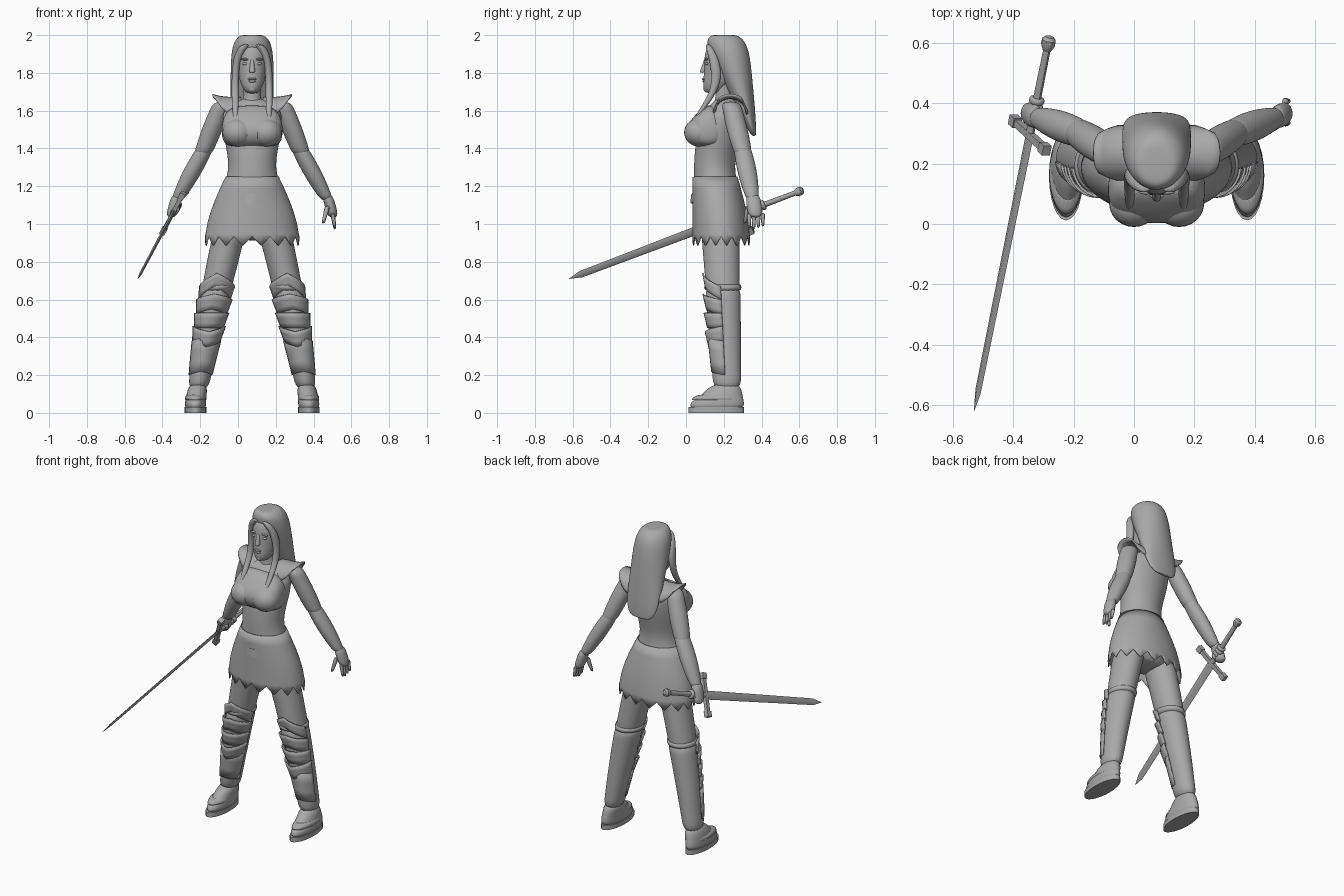
import bpy, bmesh, math
from mathutils import Matrix, Vector

cube = bpy.data.objects.get("Cube")
if cube:
    bpy.data.objects.remove(cube, do_unlink=True)

# The figure stands a little left of the origin because of the sword
BODY = Matrix.Translation((.075, 0, 0))
parts = []

GREY = (.4, .4, .4, 1)
grey = bpy.data.materials.new("plain grey")
grey.use_nodes = True
grey.diffuse_color = GREY
grey.node_tree.nodes["Principled BSDF"].inputs["Base Color"].default_value = GREY


def finish(name, bm, matrix=BODY, subsurf=0, thickness=0):
    bmesh.ops.recalc_face_normals(bm, faces=bm.faces)
    mesh = bpy.data.meshes.new(name)
    bm.to_mesh(mesh)
    bm.free()
    mesh.materials.append(grey)
    obj = bpy.data.objects.new(name, mesh)
    bpy.context.collection.objects.link(obj)
    obj.matrix_world = matrix
    if thickness:
        solid = obj.modifiers.new("thickness", 'SOLIDIFY')
        solid.thickness, solid.offset = thickness, 0
    if subsurf:
        smooth = obj.modifiers.new("smooth", 'SUBSURF')
        smooth.levels = smooth.render_levels = subsurf
    parts.append(obj)


def bridge(bm, rows, closed):
    for lower, upper in zip(rows, rows[1:]):
        count = len(lower)
        for i in range(count if closed else count - 1):
            j = (i + 1) % count
            bm.faces.new((lower[i], lower[j], upper[j], upper[i]))


def loft(name, rings, sides=16, mirror=1, power=2, subsurf=2, matrix=BODY, caps=True, thickness=0, hem=None):
    """Skin a stack of level rings, each (x, y, z, half width, half depth)."""
    bm = bmesh.new()
    rows = []
    for ring in rings:
        x, y, z, width, depth = ring
        row = []
        for i in range(sides):
            angle = math.tau * i / sides
            c, s = math.cos(angle), math.sin(angle)
            across = math.copysign(abs(c) ** (2 / power), c) * width
            along = math.copysign(abs(s) ** (2 / power), s) * depth
            lift = hem(i) if hem and ring is rings[-1] else 0
            row.append(bm.verts.new((mirror * (x + across), y + along, z + lift)))
        rows.append(row)
    bridge(bm, rows, closed=True)
    if caps:
        bm.faces.new(rows[0])
        bm.faces.new(rows[-1])
    finish(name, bm, matrix, subsurf, thickness)


def sheet(name, points, thickness):
    """Open curved plate through a grid of points."""
    bm = bmesh.new()
    bridge(bm, [[bm.verts.new(p) for p in row] for row in points], closed=False)
    finish(name, bm, thickness=thickness)


def primitive(name, centre, size, matrix=BODY, box=False):
    bm = bmesh.new()
    if box:
        bmesh.ops.create_cube(bm, size=1)
    else:
        bmesh.ops.create_uvsphere(bm, u_segments=24, v_segments=14, radius=1)
    place = Matrix.Translation(centre) @ Matrix.Diagonal(size).to_4x4()
    bmesh.ops.transform(bm, verts=bm.verts, matrix=place)
    finish(name, bm, matrix)


def profile(rows):
    """Central rings from (z, half width, front y, back y)."""
    return [(0, (front + back) / 2, z, half, (back - front) / 2) for z, half, front, back in rows]


def limb(start, end, start_radius, end_radius, bulge=0, steps=6):
    """Rings along a straight limb that tapers and swells in the middle."""
    start, end = Vector(start), Vector(end)
    rings = []
    for i in range(steps + 1):
        t = i / steps
        radius = start_radius + (end_radius - start_radius) * t + bulge * math.sin(math.pi * t)
        rings.append((*start.lerp(end, t), radius, radius))
    return rings


# Torso, breastplate and skirt
loft("torso", profile([(1.67, .05, .16, .26), (1.63, .13, .13, .29), (1.58, .165, .08, .3), (1.45, .15, .05, .29),
                       (1.3, .116, .04, .25), (1.2, .155, .04, .28), (1, .2, .05, .31), (.91, .13, .08, .28)]),
     sides=24)
loft("breastplate", profile([(1.63, .1, .1, .16), (1.58, .15, .05, .2), (1.52, .163, 0, .23),
                             (1.46, .163, 0, .23), (1.4, .14, .05, .2)]), sides=24, power=2.6)


def skirt_row(t):
    swell = math.sin(t * math.pi / 2)
    return 1.25 - .365 * t, .138 + .11 * swell, .037, .27 + .066 * swell


loft("skirt", profile([skirt_row(i / 6) for i in range(7)]), sides=64, subsurf=0, caps=False,
     thickness=.006, hem=lambda i: .024 * abs(i % 4 - 2))

# Belt buckle with a raised plate
for name, scale, forward in (("buckle", 1, .045), ("buckle_plate", .75, .04)):
    loft(name, [(0, forward, 1.135 + .03 * scale, .06 * scale, .012),
                (0, forward - .005, 1.135 - .03 * scale, .045 * scale, .012)],
         sides=4, power=8, subsurf=0)

# Neck, head and face
loft("neck", limb((0, .205, 1.6), (0, .2, 1.76), .065, .05, -.01))
loft("head", profile([(1.69, .03, .11, .18), (1.715, .047, .09, .21), (1.75, .065, .09, .25), (1.8, .076, .094, .28),
                      (1.86, .082, .095, .28), (1.92, .08, .1, .3), (1.97, .05, .14, .26)]), sides=20)
loft("nose", limb((0, .105, 1.875), (0, .088, 1.8), .008, .017), subsurf=1)
primitive("upper_lip", (0, .094, 1.768), (.024, .009, .006))
primitive("lower_lip", (0, .096, 1.756), (.02, .01, .007))
primitive("chin", (0, .115, 1.715), (.024, .022, .02))


# Long hair sweeping back into a flat rounded end
def hair_ring(t):
    fullness = (1 - abs(2 * t - 1) ** 4) ** .25
    return 0, .2 + .16 * t, 2.004 - .54 * t, .115 * fullness, .13 * (1 - .85 * t) * fullness


loft("hair", [hair_ring((1 - math.cos(math.pi * i / 14)) / 2 * .99 + .005) for i in range(15)], sides=24)


# Legs follow one line from hip to ankle
def leg_at(z, grow=1.0):
    t = (1 - z) / .9
    bend = math.sin(math.pi * t)
    width = .09 - .04 * t + .006 * bend
    depth = .105 - .035 * t
    return .11 + .18 * t + .01 * bend, .18 + .04 * t, z, width * grow, depth * grow


def greave_plate(mirror, top, height, peak, flare):
    """Shin plate with a pointed middle and a flared upper edge."""
    rows = []
    for step in range(4):
        v = step / 3
        x, y, z, width, depth = leg_at(top - height * v, 1.06 + flare * (1 - v))
        row = []
        for i in range(-6, 7):
            angle = math.radians(14 * i)
            row.append((mirror * (x + width * math.sin(angle)), y - depth * math.cos(angle),
                        z + peak * (1 - abs(i) / 6)))
        rows.append(row)
    sheet("greave_plate", rows, .008)


def shoulder_pad(mirror):
    """Arched cap whose outer corner turns up."""
    rows = []
    for step in range(6):
        u = step / 5
        arch = math.sin(math.pi * (.2 + .7 * u))
        row = []
        for i in range(13):
            angle = math.pi * i / 12
            fall = 1 - math.sin(angle)
            row.append((mirror * (.06 + .15 * u - .02 * fall), .235 - (.05 + .04 * arch) * math.cos(angle),
                        1.667 + .016 * u ** 3 - .09 * arch * fall))
        rows.append(row)
    sheet("shoulder_pad", rows, .01)


for side in (-1, 1):
    primitive("bust_cup", (side * .075, .07, 1.485), (.083, .08, .075))
    primitive("eye", (side * .034, .112, 1.848), (.017, .01, .008))
    primitive("brow", (side * .036, .108, 1.872), (.025, .01, .006))
    loft("front_lock", [(.03, .115, 1.955, .03, .02), (.075, .14, 1.9, .023, .025), (.09, .165, 1.8, .02, .03),
                        (.09, .15, 1.7, .02, .02), (.09, .08, 1.6, .018, .016), (.086, .03, 1.52, .005, .006)],
         sides=10, mirror=side)
    shoulder_pad(side)
    # Legs, boots and shin armour
    loft("leg", [leg_at(1 - .1 * i) for i in range(5)], mirror=side)
    loft("boot", [leg_at(.68 - .08 * i, 1.05) for i in range(8)], mirror=side)
    loft("boot_cuff", [leg_at(.69 - .025 * i, 1.1) for i in range(3)], mirror=side, subsurf=1)
    loft("foot", [(.285, .215, .16, .05, .075), (.295, .19, .09, .054, .11), (.3, .165, .06, .057, .145),
                  (.3, .16, .01, .057, .15)], sides=20, mirror=side)
    loft("sole", [(.3, .16, z, .057, .148) for z in (.03, 0)], sides=24, mirror=side, subsurf=0)
    loft("toe_strap", [(.3, .165, .1 - .02 * i, .053 + .003 * i, .11 + .02 * i) for i in range(3)],
         sides=20, mirror=side, subsurf=1)
    greave_plate(side, .67, .07, .07, .08)
    for i in range(3):
        greave_plate(side, .6 - .07 * i, .08, .03 - .03 * i, .14)
    greave_plate(side, .38, .18, .02, .05)
    # Arms
    loft("upper_arm", limb((.155, .235, 1.65), (.265, .305, 1.36), .05, .047, .008), mirror=side)
    loft("forearm", limb((.24, .295, 1.42), (.4, .355, 1.12), .044, .032, .014), mirror=side)
    loft("palm", [(x, y, z, .03, .04) for x, y, z in ((.395, .353, 1.16), (.413, .36, 1.1), (.43, .37, 1.03))],
         mirror=side)

# Open left hand
for i in range(4):
    y = .335 + .024 * i
    loft("finger", limb((.425, y, 1.06), (.438, y, .97 + .008 * abs(i - 1)), .014, .008, steps=3),
         sides=8, subsurf=1)
loft("thumb", limb((.4, .33, 1.1), (.375, .31, 1), .017, .009, steps=3), sides=8, subsurf=1)

# Sword frame: local z runs to the pommel, local x along the guard
tip, pommel = Vector((-.53, -.62, .71)), Vector((-.28, .62, 1.18))
axis = (pommel - tip).normalized()
flat = Vector((.115, -.095, .22))
flat = (flat - axis * flat.dot(axis)).normalized()
sword = Matrix((flat, axis.cross(flat), axis)).transposed().to_4x4()
sword.translation = tip.lerp(pommel, .738)
reach = (pommel - tip).length
blade = .738 * reach


def sword_part(name, rings, sides, subsurf=0):
    loft(name, [(0, 0, *ring) for ring in rings], sides=sides, subsurf=subsurf, matrix=sword)


sword_part("sword_blade", [(-blade, .001, .001), (.07 - blade, .02, .007), (0, .027, .009)], 4)
sword_part("sword_grip", [(0, .017, .014), (reach - blade - .03, .014, .012)], 10)
sword_part("sword_pommel", [(reach - blade - drop, radius, radius)
                            for drop, radius in ((.05, .014), (.03, .024), (.01, .024), (0, .014))], 8)
primitive("sword_guard", (0, 0, 0), (.2, .022, .024), sword, box=True)
for side in (-1, 1):
    primitive("guard_end", (side * .115, 0, 0), (.035, .03, .034), sword, box=True)

# Right fingers closed around the grip
for i in range(4):
    middle = .055 + .023 * i
    sword_part("curled_finger", [(middle + .012 * k, .034 - .01 * abs(k), .031 - .009 * abs(k))
                                 for k in (-1, -.5, .5, 1)], 12, subsurf=1)

bpy.ops.object.select_all(action='DESELECT')
for obj in parts:
    obj.select_set(True)
bpy.context.view_layer.objects.active = parts[0]
bpy.ops.object.shade_smooth_by_angle(angle=math.radians(42))
